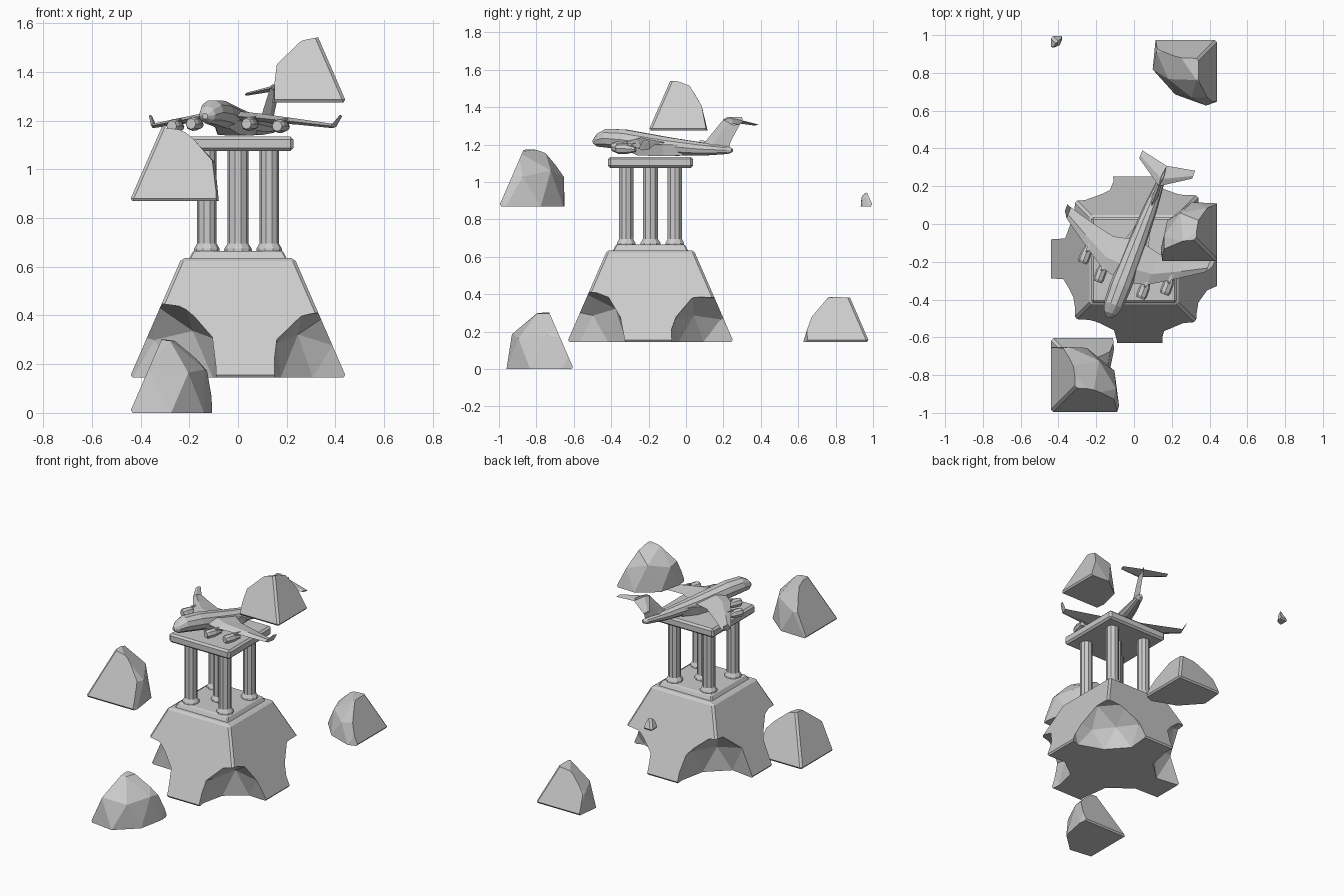
import bpy, bmesh, math, random
from mathutils import Matrix, Vector

if "Cube" in bpy.data.objects:
    bpy.data.objects.remove(bpy.data.objects["Cube"])

CY = -0.19          # monument centre in y
HALF = 0.445        # base half width
Z0, Z1 = 0.145, 0.635


def add_object(name, bm):
    bmesh.ops.recalc_face_normals(bm, faces=bm.faces)
    me = bpy.data.meshes.new(name)
    bm.to_mesh(me)
    bm.free()
    ob = bpy.data.objects.new(name, me)
    bpy.context.collection.objects.link(ob)
    return ob


def loft(name, rings, matrix=Matrix()):
    """Skin a list of equal-length point rings and cap both ends."""
    bm = bmesh.new()
    vs = [[bm.verts.new(matrix @ Vector(p)) for p in r] for r in rings]
    n = len(rings[0])
    for a, b in zip(vs, vs[1:]):
        for i in range(n):
            j = (i + 1) % n
            bm.faces.new((a[i], a[j], b[j], b[i]))
    bm.faces.new(vs[0])
    bm.faces.new(vs[-1])
    return add_object(name, bm)


def tapered_block(name, z0, z1, h0, h1, bevel):
    bm = bmesh.new()
    bmesh.ops.create_cube(bm, size=2)
    for v in bm.verts:
        h = h1 if v.co.z > 0 else h0
        v.co = (v.co.x * h, CY + v.co.y * h, z1 if v.co.z > 0 else z0)
    bmesh.ops.bevel(bm, geom=bm.edges[:], offset=bevel, segments=1,
                    affect='EDGES', profile=0.5)
    return add_object(name, bm)


def boolean(ob, cutter, op):
    m = ob.modifiers.new("break", 'BOOLEAN')
    m.object, m.operation, m.solver = cutter, op, 'EXACT'
    bpy.context.view_layer.objects.active = ob
    bpy.ops.object.modifier_apply(modifier=m.name)


def rough_blob(sx, sy, reach, height, seed):
    """Boxy faceted lump around one corner of the base."""
    rnd = random.Random(seed)
    inset = min(0.07, reach * 0.2)
    r = reach - inset
    bm = bmesh.new()
    bmesh.ops.create_icosphere(bm, subdivisions=2, radius=1)
    bmesh.ops.rotate(bm, verts=bm.verts[:], cent=(0, 0, 0),
                     matrix=Matrix.Rotation(rnd.uniform(0, 6), 3, 'Z'))
    for v in bm.verts:
        c = v.co
        k = sum(abs(t) ** 2.5 for t in c) ** (-1 / 2.5) * rnd.uniform(0.95, 1.07)
        v.co = (sx * (HALF - inset) + c.x * k * r,
                CY + sy * (HALF - inset) + c.y * k * r,
                Z0 + c.z * k * height)
    return add_object("break_cutter", bm)


# broken base and its floating corner fragments
# name, corner x, corner y, reach, height, shift y, shift z
pieces = [
    ("front_left_fragment", -1, -1, 0.365, 0.325, -0.365, 0.725),
    ("back_left_fragment", -1, 1, 0.35, 0.325, -0.855, -0.145),
    ("front_right_fragment", 1, -1, 0.305, 0.29, 0.435, 1.13),
    ("back_right_fragment", 1, 1, 0.335, 0.25, 0.725, 0.0),
    ("small_chip", -1, 1, 0.065, 0.085, 0.745, 0.725),
]
base = tapered_block("broken_base", Z0, Z1, HALF, 0.232, 0.012)
for i, (name, sx, sy, reach, height, dy, dz) in enumerate(pieces):
    blob = rough_blob(sx, sy, reach, height, 11 + i)
    frag = tapered_block(name, Z0, Z1, HALF, 0.232, 0.012)
    boolean(frag, blob, 'INTERSECT')
    frag.data.transform(Matrix.Translation((0, dy, dz)))
    if name != "small_chip":
        boolean(base, blob, 'DIFFERENCE')
    bpy.data.objects.remove(blob)

# plinth step and table slab
tapered_block("plinth_step", Z1 - 0.01, 0.665, 0.205, 0.185, 0.006)
tapered_block("top_slab", 1.075, 1.135, 0.227, 0.227, 0.012)


# columns: four corners plus a thicker centre one
def circle(x, y, z, r, n=10):
    return [(x + r * math.cos(2 * math.pi * k / n),
             y + r * math.sin(2 * math.pi * k / n), z) for k in range(n)]


spots = [(-1, -1), (1, -1), (-1, 1), (1, 1), (0, 0)]
for i, (sx, sy) in enumerate(spots):
    r = 0.043 if (sx, sy) == (0, 0) else 0.04
    x, y = sx * 0.128, CY + sy * 0.13
    profile = [(0.655, 1.35), (0.675, 1.3), (0.695, 1.0), (1.08, 1.0)]
    loft(f"column_{i + 1}", [circle(x, y, z, r * k) for z, k in profile])

# aircraft: local y runs nose to tail, local x is sideways
PLANE = Matrix.Translation((-0.135, -0.495, 0)) @ Matrix.Rotation(math.radians(-21), 4, 'Z')


def tube(name, stations, x=0, n=10):
    rings = [[(x + r * math.cos(2 * math.pi * k / n), y,
               z + r * math.sin(2 * math.pi * k / n)) for k in range(n)]
             for y, z, r in stations]
    return loft(name, rings, PLANE)


def foil(x, z, lead, trail, t):
    """Diamond-like wing section with its thickest point forward."""
    m = lead + 0.35 * (trail - lead)
    return [(x, lead, z), (x, m, z + t), (x, trail, z - t * 0.4), (x, m, z - t)]


tube("fuselage", [(0, 1.218, 0.012), (0.025, 1.224, 0.036), (0.075, 1.234, 0.052),
                  (0.18, 1.226, 0.058), (0.42, 1.193, 0.05), (0.62, 1.176, 0.037),
                  (0.77, 1.17, 0.021), (0.795, 1.17, 0.01)])

# belly fairing under the wing root
loft("belly_fairing", [
    [(-w, y, 1.2), (w, y, 1.2), (w * 0.7, y, z), (-w * 0.7, y, z)]
    for y, w, z in [(0.2, 0.04, 1.17), (0.27, 0.07, 1.142), (0.42, 0.068, 1.138),
                    (0.52, 0.035, 1.142)]], PLANE)

for side, s in (("left", -1), ("right", 1)):
    # swept wing with upturned tip
    loft(f"{side}_wing", [
        foil(0, 1.222, 0.20, 0.44, 0.02),
        foil(s * 0.13, 1.212, 0.235, 0.41, 0.017),
        foil(s * 0.27, 1.195, 0.325, 0.44, 0.012),
        foil(s * 0.395, 1.178, 0.41, 0.473, 0.009),
        foil(s * 0.418, 1.22, 0.445, 0.482, 0.004)], PLANE)
    # horizontal stabiliser on top of the fin
    loft(f"{side}_stabiliser", [
        foil(0, 1.332, 0.745, 0.86, 0.012),
        foil(s * 0.15, 1.308, 0.845, 0.89, 0.006)], PLANE)
    # two engines and their pylons
    for label, x, y, z in (("inner", 0.122, 0.155, 1.187), ("outer", 0.232, 0.22, 1.178)):
        tube(f"{side}_{label}_engine",
             [(y, z, 0.022), (y + 0.015, z, 0.029), (y + 0.06, z, 0.028),
              (y + 0.11, z - 0.004, 0.014)], s * x, 8)
        loft(f"{side}_{label}_pylon", [
            [(s * x + dx, y + dy, zz) for dx, dy in
             ((-0.007, a), (0.007, a), (0.007, b), (-0.007, b))]
            for zz, a, b in ((z, 0.03, 0.1), (z + 0.03, 0.07, 0.14))], PLANE)

# tail fin
loft("tail_fin", [
    [(0, a, z), (t, a + 0.4 * (b - a), z), (0, b, z), (-t, a + 0.4 * (b - a), z)]
    for z, a, b, t in ((1.175, 0.57, 0.775, 0.016), (1.215, 0.64, 0.785, 0.015),
                       (1.335, 0.745, 0.855, 0.01), (1.348, 0.765, 0.85, 0.006))], PLANE)
